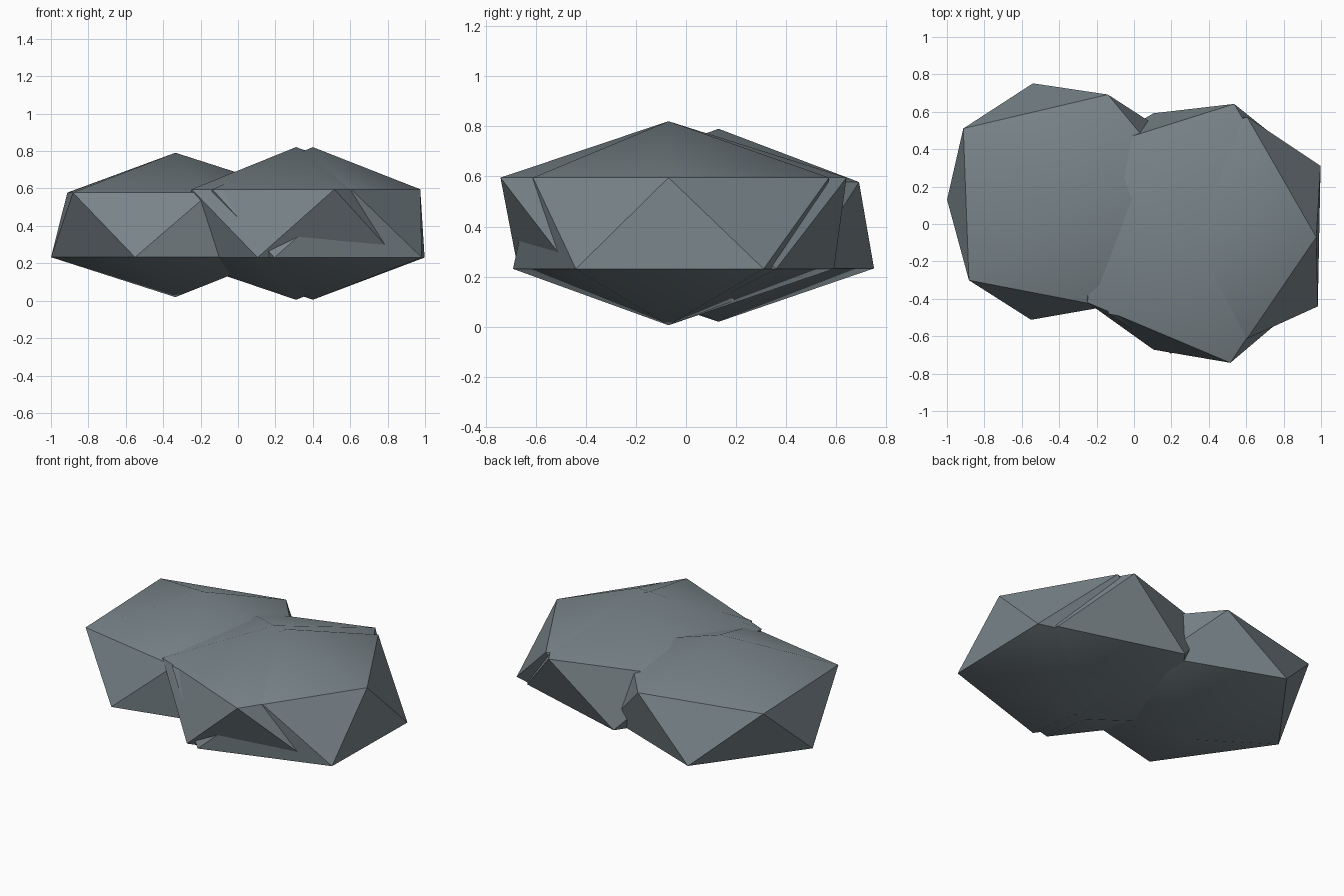
import bpy
import bmesh
import math

cube = bpy.data.objects.get("Cube")
if cube:
    bpy.data.objects.remove(cube, do_unlink=True)

# Slate stone colour
stone = bpy.data.materials.new("slate_grey")
stone.use_nodes = True
colour = (0.19, 0.23, 0.25, 1)
stone.diffuse_color = colour
shader = stone.node_tree.nodes["Principled BSDF"]
shader.inputs["Base Color"].default_value = colour
shader.inputs["Roughness"].default_value = 0.9

RADIUS = 0.743


def make_rock(name, centre, half_height, upper, lower):
    """Flattened twenty-sided rock; upper and lower nudge ring corners by angle."""
    bm = bmesh.new()
    bmesh.ops.create_icosphere(bm, subdivisions=1, radius=1)
    for v in bm.verts:
        angle = round(math.degrees(math.atan2(v.co.y, v.co.x))) % 360
        is_pole = abs(v.co.z) > 0.9
        ring = {} if is_pole else upper if v.co.z > 0 else lower
        dx, dy = ring.get(angle, (0, 0))
        v.co.x = v.co.x * RADIUS + dx
        v.co.y = v.co.y * RADIUS + dy
        v.co.z *= half_height
    mesh = bpy.data.meshes.new(name)
    bm.to_mesh(mesh)
    bm.free()
    mesh.materials.append(stone)
    rock = bpy.data.objects.new(name, mesh)
    rock.location = centre
    bpy.context.collection.objects.link(rock)

    # Soft caps with crisp corners round the sides
    bpy.ops.object.select_all(action="DESELECT")
    rock.select_set(True)
    bpy.context.view_layer.objects.active = rock
    bpy.ops.object.shade_smooth_by_angle(angle=math.radians(32))
    return rock


# Smaller rock on the right
make_rock("right_rock", (-0.335, 0.13, 0.405), 0.386,
          upper={72: (-0.01, -0.07), 144: (-0.04, -0.01),
                 216: (-0.01, -0.04), 288: (-0.02, 0.06)},
          lower={36: (0, -0.05), 108: (0, -0.01),
                 252: (-0.01, -0.01), 324: (0, -0.07)})

# Two overlapping larger rocks on the left
make_rock("left_inner_rock", (0.31, -0.07, 0.413), 0.408,
          upper={0: (-0.02, 0), 72: (0.02, 0.08), 144: (0, 0.08),
                 216: (-0.02, 0.04), 288: (0, -0.04)},
          lower={36: (0.04, 0.04), 108: (0, 0.03), 252: (0, 0.03)})

make_rock("left_outer_rock", (0.4, -0.07, 0.413), 0.408,
          upper={0: (-0.09, 0), 72: (0, 0.01), 144: (0.04, 0),
                 216: (0, -0.02), 288: (0, 0.09)},
          lower={36: (0.06, -0.01), 108: (0, -0.03),
                 252: (0, 0.01), 324: (0.045, 0.02)})
